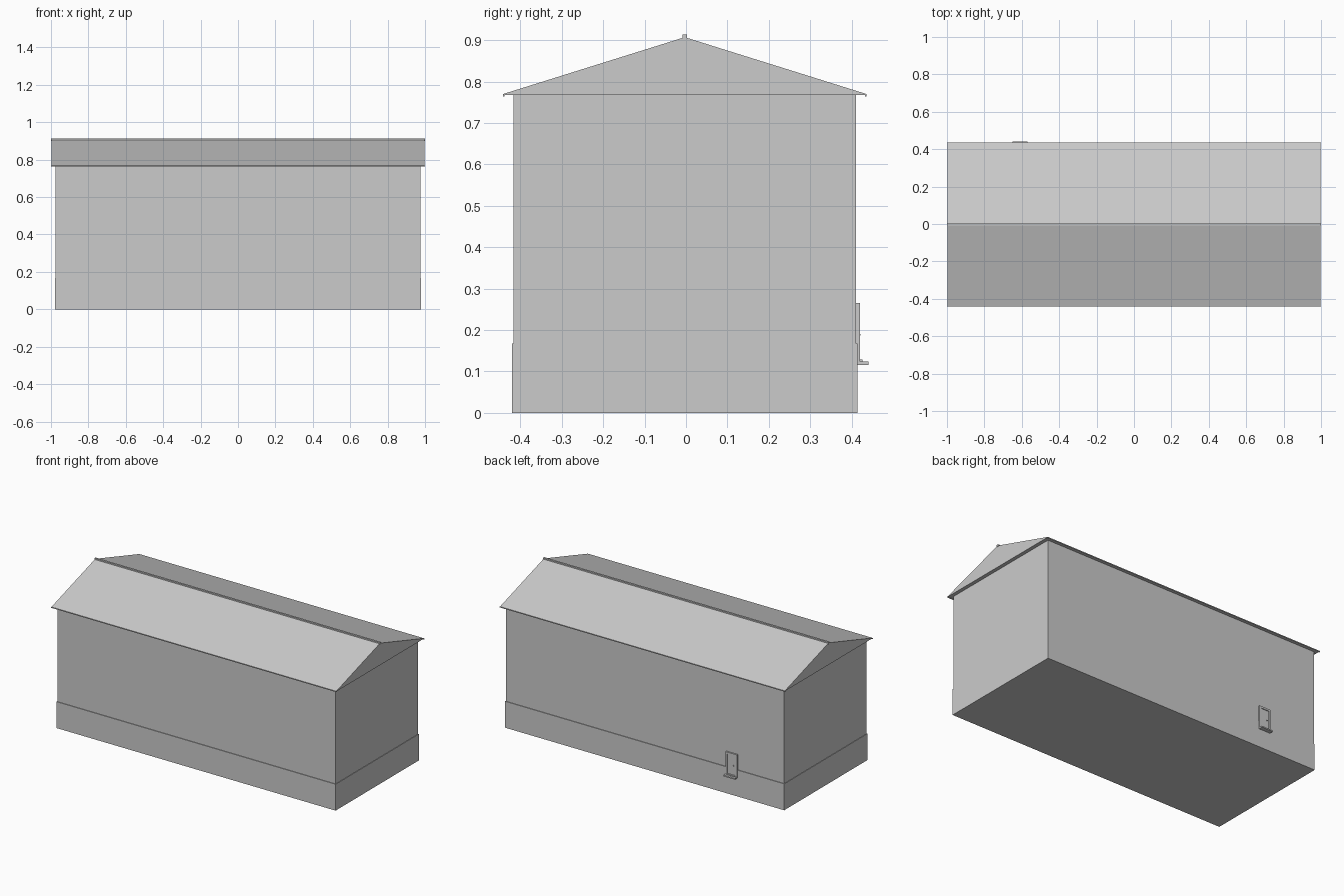
import bpy, bmesh

cube = bpy.data.objects.get("Cube")
if cube:
    bpy.data.objects.remove(cube, do_unlink=True)

grey = bpy.data.materials.new("plain_grey")
grey.use_nodes = True
GREY = (0.6, 0.6, 0.6, 1)
grey.diffuse_color = GREY
grey.node_tree.nodes["Principled BSDF"].inputs["Base Color"].default_value = GREY


def extrude_x(name, profile, x0, x1):
    """Solid made from a (y, z) profile swept along x."""
    bm = bmesh.new()
    face = bm.faces.new([bm.verts.new((x0, y, z)) for y, z in profile])
    grown = bmesh.ops.extrude_face_region(bm, geom=[face])["geom"]
    verts = [v for v in grown if isinstance(v, bmesh.types.BMVert)]
    bmesh.ops.translate(bm, verts=verts, vec=(x1 - x0, 0, 0))
    bmesh.ops.recalc_face_normals(bm, faces=bm.faces)
    mesh = bpy.data.meshes.new(name)
    bm.to_mesh(mesh)
    bm.free()
    mesh.materials.append(grey)
    obj = bpy.data.objects.new(name, mesh)
    bpy.context.collection.objects.link(obj)
    return obj


def box(name, x0, x1, y0, y1, z0, z1):
    return extrude_x(name, [(y0, z0), (y1, z0), (y1, z1), (y0, z1)], x0, x1)


MID = -0.003      # y of the ridge
EAVE = 0.768      # underside of the roof
WALL = MID + 0.413

# Plinth and walls
box("plinth", -0.978, 0.978, MID - 0.417, MID + 0.417, 0, 0.167)
box("walls", -0.975, 0.975, MID - 0.413, WALL, 0.167, EAVE)

# Solid gabled roof with thin drip edges along both eaves, and a ridge cap
half = 0.438
extrude_x("roof", [(MID - half, EAVE), (MID + half, EAVE),
                   (MID + half, EAVE + 0.002), (MID, 0.907),
                   (MID - half, EAVE + 0.002)], -0.998, 0.998)
for side, name in ((-1, "front_eave"), (1, "back_eave")):
    y = sorted((MID + side * (half - 0.003), MID + side * (half + 0.001)))
    box(name, -1, 1, *y, EAVE - 0.004, EAVE + 0.002)
box("ridge_cap", -1, 1, MID - 0.006, MID + 0.006, 0.9, 0.913)

# Back door: frame, leaf, handle, threshold and step
X0, X1 = -0.65, -0.57
BAR = 0.012
FRONT = WALL + 0.01
for name, x in (("door_jamb_right", X0), ("door_jamb_left", X1 - BAR)):
    box(name, x, x + BAR, WALL - 0.01, FRONT, 0.12, 0.265)
box("door_lintel", X0 + BAR, X1 - BAR, WALL - 0.01, FRONT, 0.265 - BAR, 0.265)
box("door_leaf", X0 + BAR, X1 - BAR, WALL - 0.01, WALL + 0.005, 0.12, 0.265 - BAR)
box("door_handle", -0.628, -0.622, WALL, FRONT + 0.001, 0.187, 0.191)
box("door_threshold", X0 + BAR, X1 - BAR, WALL, WALL + 0.016, 0.124, 0.129)
box("door_step", X0, X1, WALL, 0.44, 0.116, 0.124)
